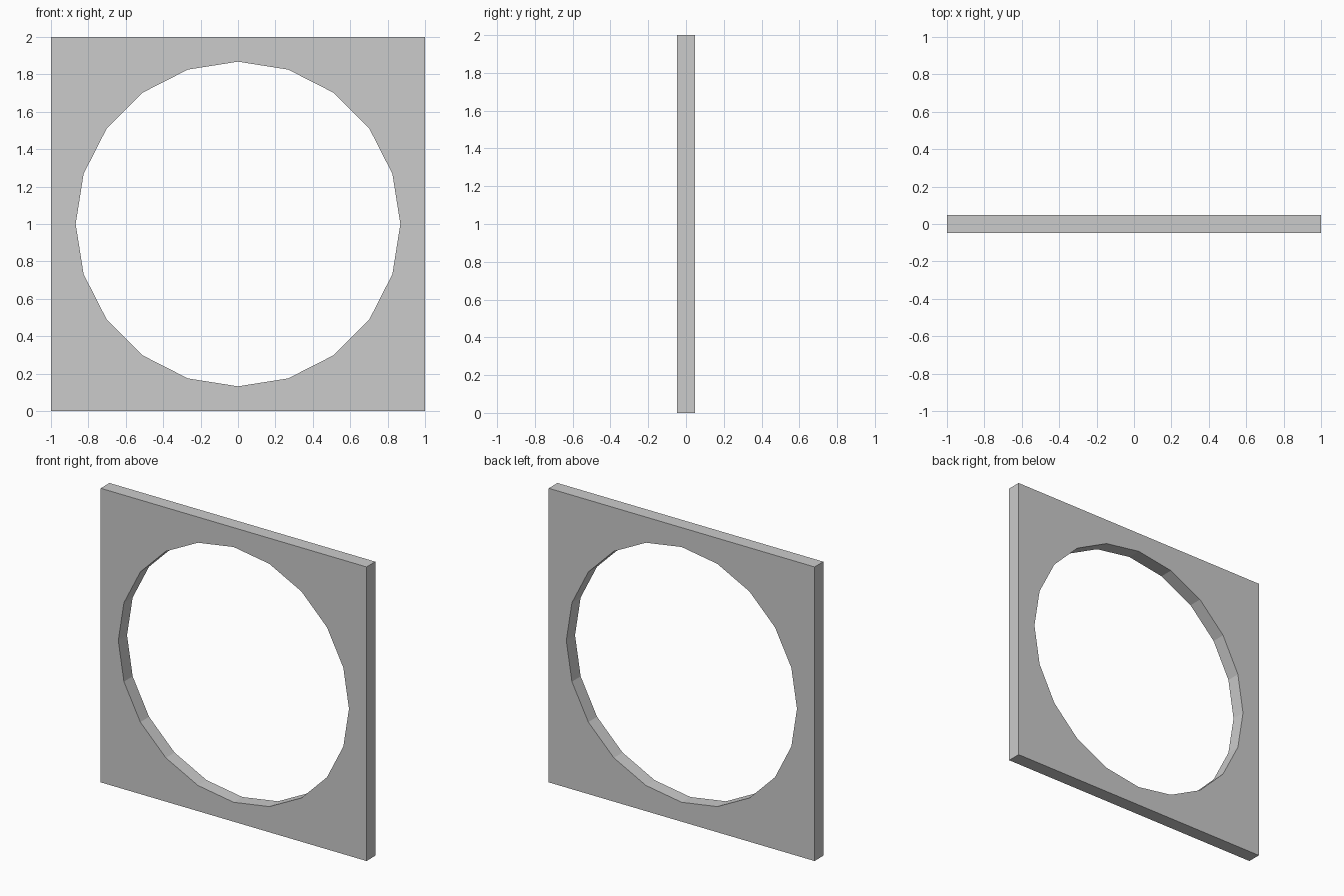
import bpy
import bmesh
from math import sin, cos, tau

if "Cube" in bpy.data.objects:
    bpy.data.objects.remove(bpy.data.objects["Cube"])

SIZE = 2.0
THICK = 0.094
HOLE_R = 0.868
HOLE_SIDES = 20


def add_loop(bm, points):
    """Closed edge loop in the front plane of the panel."""
    verts = [bm.verts.new((x, -THICK / 2, z)) for x, z in points]
    return [bm.edges.new((v, verts[(i + 1) % len(verts)])) for i, v in enumerate(verts)]


bm = bmesh.new()

# Square outline and the 20-sided opening
h = SIZE / 2
edges = add_loop(bm, [(-h, 0), (h, 0), (h, SIZE), (-h, SIZE)])
edges += add_loop(bm, [(HOLE_R * cos(tau * i / HOLE_SIDES), h + HOLE_R * sin(tau * i / HOLE_SIDES))
                       for i in range(HOLE_SIDES)])

# Front face between the two loops
bmesh.ops.triangle_fill(bm, edges=edges, use_beauty=True, normal=(0, -1, 0))

# Thickness, keeping the front face in place
ext = bmesh.ops.extrude_face_region(bm, geom=bm.faces[:], use_keep_orig=True)
new_verts = [g for g in ext["geom"] if isinstance(g, bmesh.types.BMVert)]
bmesh.ops.translate(bm, verts=new_verts, vec=(0, THICK, 0))
bmesh.ops.recalc_face_normals(bm, faces=bm.faces[:])

mesh = bpy.data.meshes.new("square_panel_with_round_opening")
bm.to_mesh(mesh)
bm.free()
panel = bpy.data.objects.new("square_panel_with_round_opening", mesh)
bpy.context.collection.objects.link(panel)
